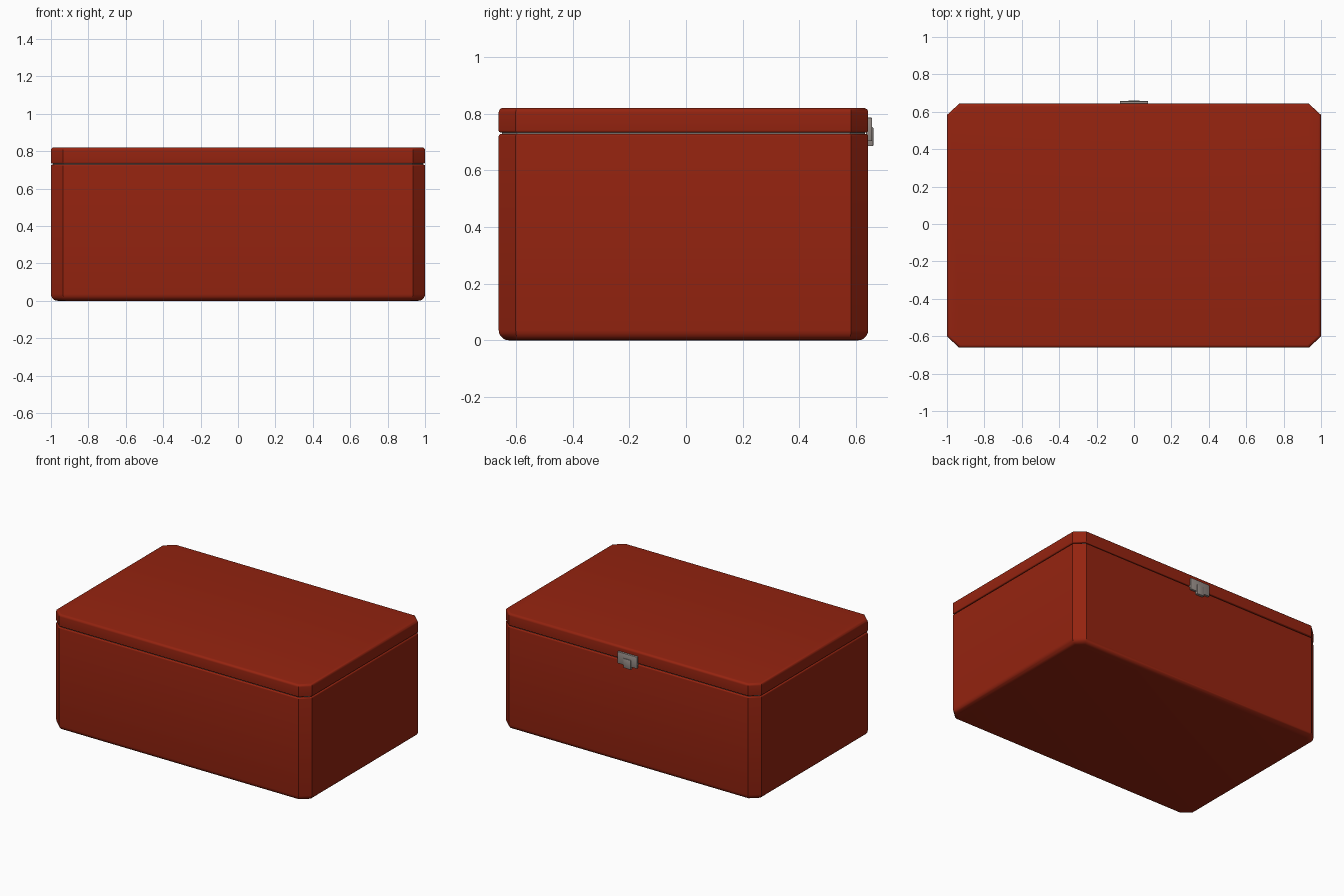
import bpy, bmesh, math

if "Cube" in bpy.data.objects:
    bpy.data.objects.remove(bpy.data.objects["Cube"])

HX, HY, CY = 1.0, 0.652, -0.009   # half width, half depth, depth centre


def material(name, rgb):
    m = bpy.data.materials.new(name)
    m.diffuse_color = (*rgb, 1)
    m.use_nodes = True
    m.node_tree.nodes["Principled BSDF"].inputs["Base Color"].default_value = m.diffuse_color
    return m


red = material("red paint", (0.30, 0.017, 0.005))
steel = material("grey metal", (0.30, 0.26, 0.24))


def outline(d):
    """Rectangle with cut corners, moved inward by d."""
    x, y = HX - d, HY - d
    cx, cy = 0.065 - 0.586 * d, 0.06 - 0.586 * d
    return [(x - cx, -y), (x, -y + cy), (x, y - cy), (x - cx, y),
            (-x + cx, y), (-x, y - cy), (-x, -y + cy), (-x + cx, -y)]


def finish(name, bm, mat):
    bmesh.ops.recalc_face_normals(bm, faces=bm.faces)
    me = bpy.data.meshes.new(name)
    bm.to_mesh(me)
    bm.free()
    me.materials.append(mat)
    ob = bpy.data.objects.new(name, me)
    bpy.context.collection.objects.link(ob)
    bpy.ops.object.select_all(action='DESELECT')
    ob.select_set(True)
    bpy.context.view_layer.objects.active = ob
    bpy.ops.object.shade_smooth_by_angle(angle=math.radians(30))
    return ob


def rounded_slab(name, z0, z1, r0, r1, mat, inset=0.0, n=5):
    """Stack outlines with rounded bottom (r0) and top (r1) rims."""
    prof = []
    for i in range(n + 1):
        a = math.pi / 2 * i / n
        prof.append((r0 * (1 - math.sin(a)), z0 + r0 * (1 - math.cos(a))))
    for i in range(n + 1):
        a = math.pi / 2 * i / n
        prof.append((r1 * (1 - math.cos(a)), z1 - r1 * (1 - math.sin(a))))
    bm = bmesh.new()
    rings = [[bm.verts.new((x, y + CY, z)) for x, y in outline(d + inset)]
             for d, z in prof]
    for a, b in zip(rings, rings[1:]):
        for i in range(8):
            j = (i + 1) % 8
            bm.faces.new((a[i], a[j], b[j], b[i]))
    bm.faces.new(rings[0][::-1])
    bm.faces.new(rings[-1])
    return finish(name, bm, mat)


def plate(name, x, y0, y1, z0, z1, mat, bevel):
    bm = bmesh.new()
    bmesh.ops.create_cube(bm, size=1)
    for v in bm.verts:
        v.co = (v.co.x * 2 * x, y0 + (v.co.y + .5) * (y1 - y0),
                z0 + (v.co.z + .5) * (z1 - z0))
    bmesh.ops.bevel(bm, geom=bm.edges[:], offset=bevel, segments=2,
                    profile=0.5, affect='EDGES')
    return finish(name, bm, mat)


# Main box and its lid
rounded_slab("box_body", 0.0, 0.728, 0.036, 0.008, red)
rounded_slab("box_lid", 0.733, 0.82, 0.008, 0.016, red)
# Metal lip inside the seam
rounded_slab("seam_lip", 0.70, 0.76, 0.002, 0.002, steel, inset=0.012, n=1)
# Latch at the back
plate("latch_plate", 0.076, 0.635, 0.657, 0.703, 0.786, steel, 0.003)
plate("latch_tab", 0.029, 0.635, 0.661, 0.685, 0.752, steel, 0.003)
